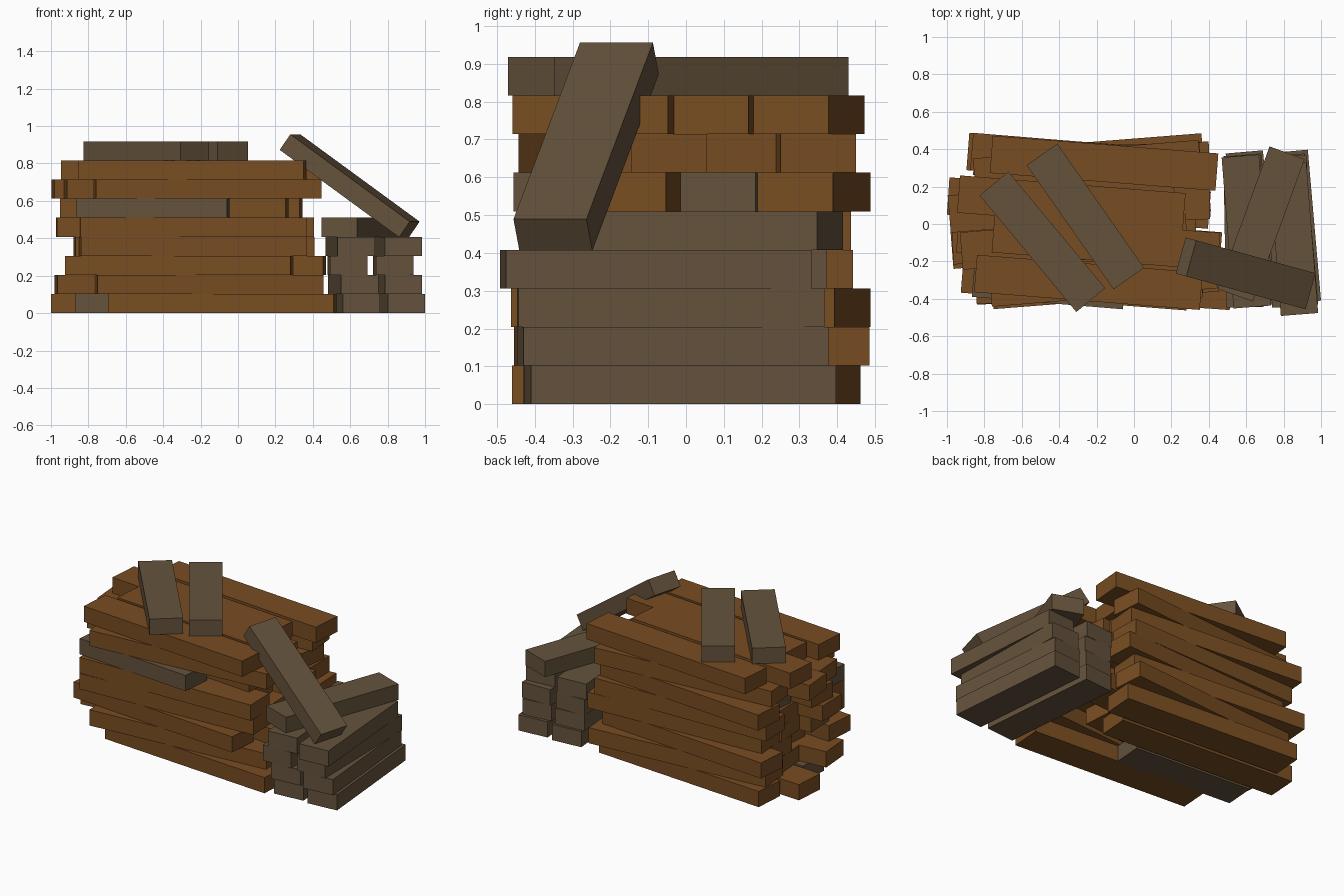
import bpy
import bmesh
from math import radians
from mathutils import Matrix

default_cube = bpy.data.objects.get("Cube")
if default_cube:
    bpy.data.objects.remove(default_cube, do_unlink=True)


def make_material(name, colour):
    material = bpy.data.materials.new(name)
    material.use_nodes = True
    material.diffuse_color = colour
    material.node_tree.nodes["Principled BSDF"].inputs["Base Color"].default_value = colour
    return material


brown_wood = make_material("brown wood", (0.19, 0.075, 0.016, 1))
grey_wood = make_material("weathered grey wood", (0.13, 0.086, 0.046, 1))

THICKNESS = 0.102
WIDTH = 0.2
LONG, SHORT = 1.21, 0.81


def make_plank_mesh(name, length, material):
    """Plain rectangular plank lying along x."""
    mesh = bpy.data.meshes.new(name)
    bm = bmesh.new()
    bmesh.ops.create_cube(bm, size=1, matrix=Matrix.Diagonal((length, WIDTH, THICKNESS, 1)))
    bm.to_mesh(mesh)
    bm.free()
    mesh.materials.append(material)
    return mesh


long_mesh = make_plank_mesh("long brown plank", LONG, brown_wood)
short_mesh = make_plank_mesh("short grey plank", SHORT, grey_wood)


def add_plank(name, mesh, location, yaw, pitch=0):
    plank = bpy.data.objects.new(name, mesh)
    plank.location = location
    plank.rotation_euler = (0, radians(pitch), radians(yaw))
    bpy.context.collection.objects.link(plank)
    return plank


def layer_height(level):
    return (level + 0.5) * THICKNESS


# Main stack: yaw, front and back row y, x of the four rows, rows that are short
main_layers = [
    (-4, -0.318, 0.32, (-0.085, -0.46, -0.39, -0.25), {1}),
    (4.5, -0.308, 0.338, (-0.155, -0.37, -0.2, -0.235), set()),
    (-4.5, -0.315, 0.34, (-0.315, -0.14, -0.2, -0.285), set()),
    (3, -0.3, 0.31, (-0.24, -0.27, -0.2, -0.2), set()),
    (1.5, -0.31, 0.32, (-0.24, -0.365, -0.2, -0.25), set()),
    (-4.7, -0.323, 0.338, (-0.455, -0.34, -0.38, -0.265), {0, 2}),
    (4.7, -0.293, 0.3, (-0.165, -0.32, -0.385, -0.25), set()),
    (-4.5, -0.312, 0.325, (-0.244, -0.15, -0.335, -0.16), set()),
]
for level, (yaw, front, back, row_xs, short_rows) in enumerate(main_layers):
    for row, x in enumerate(row_xs):
        y = front + (back - front) * row / (len(row_xs) - 1)
        mesh = short_mesh if row in short_rows else long_mesh
        add_plank(f"stack_plank_layer{level}_row{row}", mesh, (x, y, layer_height(level)), yaw)

# Side pile: pairs of short planks lying front to back
side_layers = [
    (5, (0.625, -0.018), (0.865, -0.015)),
    (5, (0.615, -0.035), (0.85, -0.035)),
    (1, (0.585, -0.04), (0.83, -0.04)),
    (4.5, (0.6, -0.04), (0.853, -0.08)),
]
for level, (yaw, inner, outer) in enumerate(side_layers):
    for side, (x, y) in (("inner", inner), ("outer", outer)):
        add_plank(f"side_pile_plank_layer{level}_{side}", short_mesh,
                  (x, y, layer_height(level)), 90 + yaw)

# Loose planks on the side pile and on the main stack
add_plank("side_pile_top_plank", short_mesh, (0.68, 0, layer_height(len(side_layers))), 70)
top = layer_height(len(main_layers))
add_plank("stack_top_plank_left", short_mesh, (-0.49, -0.095, top), -50.3)
add_plank("stack_top_plank_right", short_mesh, (-0.26, 0.04, top), -55)

# Plank sloping from the main stack down to the side pile
add_plank("leaning_plank", short_mesh, (0.597, -0.264, 0.681), -15.4, 35.2)
